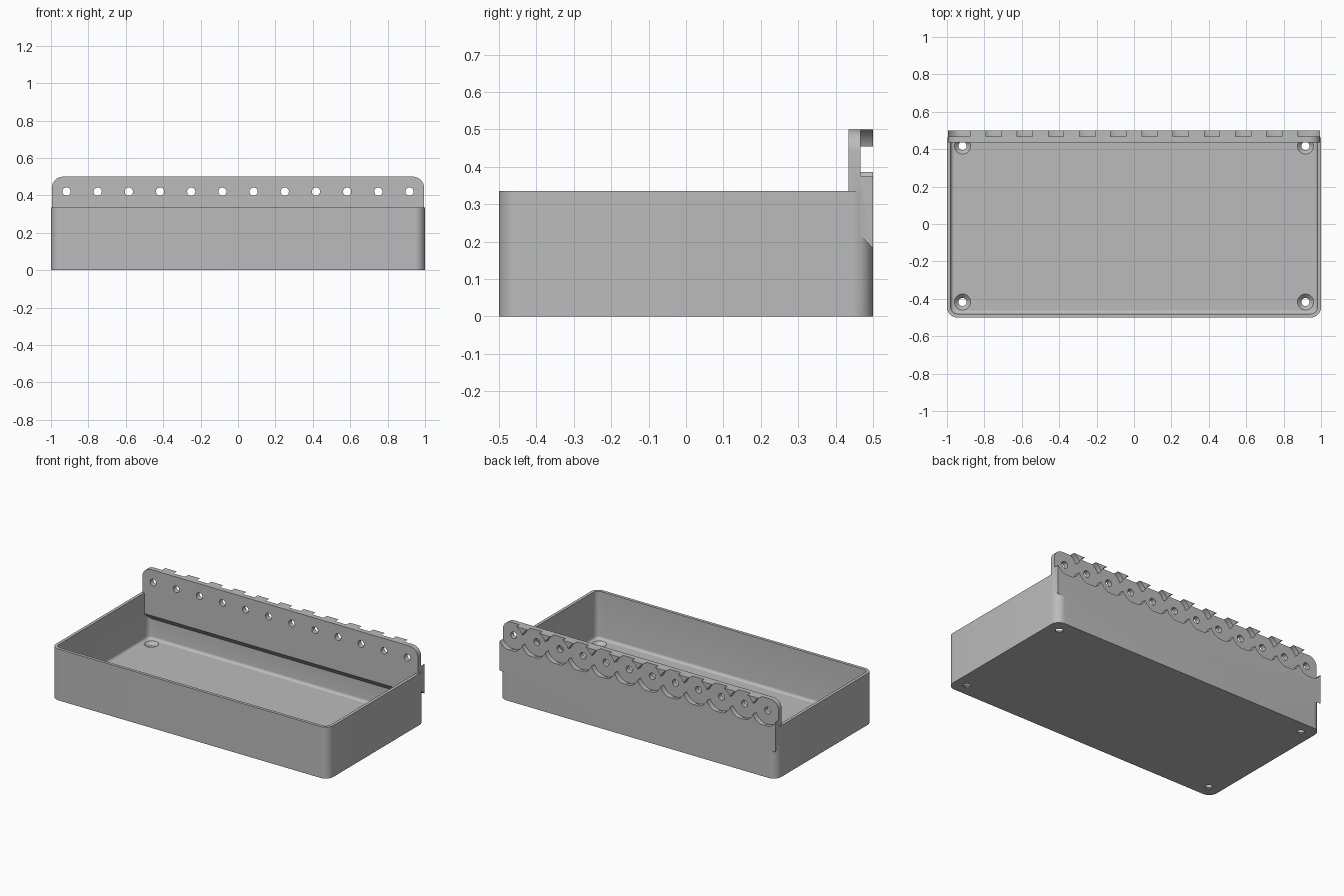
import bpy, bmesh, math
from mathutils import Matrix

default = bpy.data.objects.get("Cube")
if default:
    bpy.data.objects.remove(default, do_unlink=True)

grey = bpy.data.materials.new("plain grey")
grey.use_nodes = True
colour = (0.5, 0.5, 0.5, 1)
grey.diffuse_color = colour
grey.node_tree.nodes["Principled BSDF"].inputs["Base Color"].default_value = colour


def make_object(name, bm):
    bmesh.ops.recalc_face_normals(bm, faces=bm.faces[:])
    mesh = bpy.data.meshes.new(name)
    bm.to_mesh(mesh)
    bm.free()
    mesh.materials.append(grey)
    obj = bpy.data.objects.new(name, mesh)
    bpy.context.scene.collection.objects.link(obj)
    return obj


def rounded_outline(hx, hy, r, steps=10):
    pts = []
    for q, (sx, sy) in enumerate([(1, 1), (-1, 1), (-1, -1), (1, -1)]):
        for i in range(steps + 1):
            a = math.pi / 2 * (q + i / steps)
            pts.append((sx * (hx - r) + r * math.cos(a), sy * (hy - r) + r * math.sin(a)))
    return pts


def loft(name, rings):
    """Closed solid through rings of equal point count."""
    bm = bmesh.new()
    loops = [[bm.verts.new(p) for p in ring] for ring in rings]
    n = len(loops[0])
    for a, b in zip(loops, loops[1:]):
        for i in range(n):
            j = (i + 1) % n
            bm.faces.new((a[i], a[j], b[j], b[i]))
    bm.faces.new(loops[0][::-1])
    bm.faces.new(loops[-1])
    return make_object(name, bm)


def bar(name, profile, hx):
    """Profile in y and z, run along x."""
    return loft(name, [[(x, y, z) for y, z in profile] for x in (-hx, hx)])


def cone(name, r1, r2, depth, centre, along_y=False, sides=48):
    bm = bmesh.new()
    bmesh.ops.create_cone(bm, cap_ends=True, segments=sides, radius1=r1, radius2=r2, depth=depth)
    if along_y:
        bm.transform(Matrix.Rotation(math.pi / 2, 4, "X"))
    bm.transform(Matrix.Translation(centre))
    return make_object(name, bm)


def combine(obj, tool, operation):
    tool.hide_render = True
    mod = obj.modifiers.new("combine", "BOOLEAN")
    mod.operation, mod.object, mod.solver = operation, tool, "EXACT"
    bpy.context.view_layer.objects.active = obj
    bpy.ops.object.modifier_apply(modifier=mod.name)
    bpy.data.objects.remove(tool, do_unlink=True)


# Open tray with rounded corners and a small fillet round the floor
TOP, FLOOR, WALL, R = 0.335, 0.025, 0.02, 0.055
tray = loft("storage_tray", [[(x, y, z) for x, y in rounded_outline(1, 0.5, R)] for z in (0, TOP)])
rings = []
for i in range(6):
    a = math.pi / 2 * i / 5
    inset = WALL + 0.018 * (1 - math.sin(a))
    z = FLOOR + 0.018 * (1 - math.cos(a))
    rings.append([(x, y, z) for x, y in rounded_outline(1 - inset, 0.5 - inset, R - inset)])
rings.append([(x, y, TOP + 0.1) for x, y in rounded_outline(1 - WALL, 0.5 - WALL, R - WALL)])
combine(tray, loft("cavity", rings), "DIFFERENCE")

# Hanging plate with rounded top corners and a sloping underside
HALF, HIGH, LOW, CORNER = 0.995, 0.5, 0.15, 0.06
outline = [(HALF, LOW)]
for s, start in ((1, 0), (-1, math.pi / 2)):
    for i in range(11):
        a = start + math.pi / 2 * i / 10
        outline.append((s * (HALF - CORNER) + CORNER * math.cos(a), HIGH - CORNER + CORNER * math.sin(a)))
outline.append((-HALF, LOW))
plate = loft("hanging_plate", [[(x, y, z) for x, z in outline] for y in (0.435, 0.5)])
combine(plate, bar("underside", [(0.4, 0.1), (0.55, 0.1), (0.55, 0.13), (0.4, 0.285)], 1.1), "DIFFERENCE")

# Scalloped round seats and bolt holes along the plate
PITCH, HOLE_Z = 1.834 / 11, 0.42
holes = [(i - 5.5) * PITCH for i in range(12)]
for x in holes:
    combine(plate, cone("seat", 0.09, 0.09, 0.1, (x, 0.517, HOLE_Z), True, 64), "DIFFERENCE")
    combine(plate, cone("bolt_hole", 0.022, 0.022, 0.3, (x, 0.45, HOLE_Z), True, 32), "DIFFERENCE")

# Sloped support under the plate inside the tray
combine(tray, plate, "UNION")
combine(tray, bar("ledge", [(0.435, 0.26), (0.475, 0.26), (0.485, 0.15), (0.435, 0.2)], 0.983), "UNION")

# Countersunk screw holes in the floor
for x in (-0.917, 0.917):
    for y in (-0.417, 0.417):
        combine(tray, cone("screw_hole", 0.022, 0.022, 0.2, (x, y, 0), sides=32), "DIFFERENCE")
        combine(tray, cone("countersink", 0.02, 0.044, 0.024, (x, y, FLOOR - 0.011)), "DIFFERENCE")

# Smooth curves, keep edges crisp
bpy.ops.object.select_all(action="DESELECT")
tray.select_set(True)
bpy.context.view_layer.objects.active = tray
bpy.ops.object.shade_smooth_by_angle(angle=math.radians(30))
